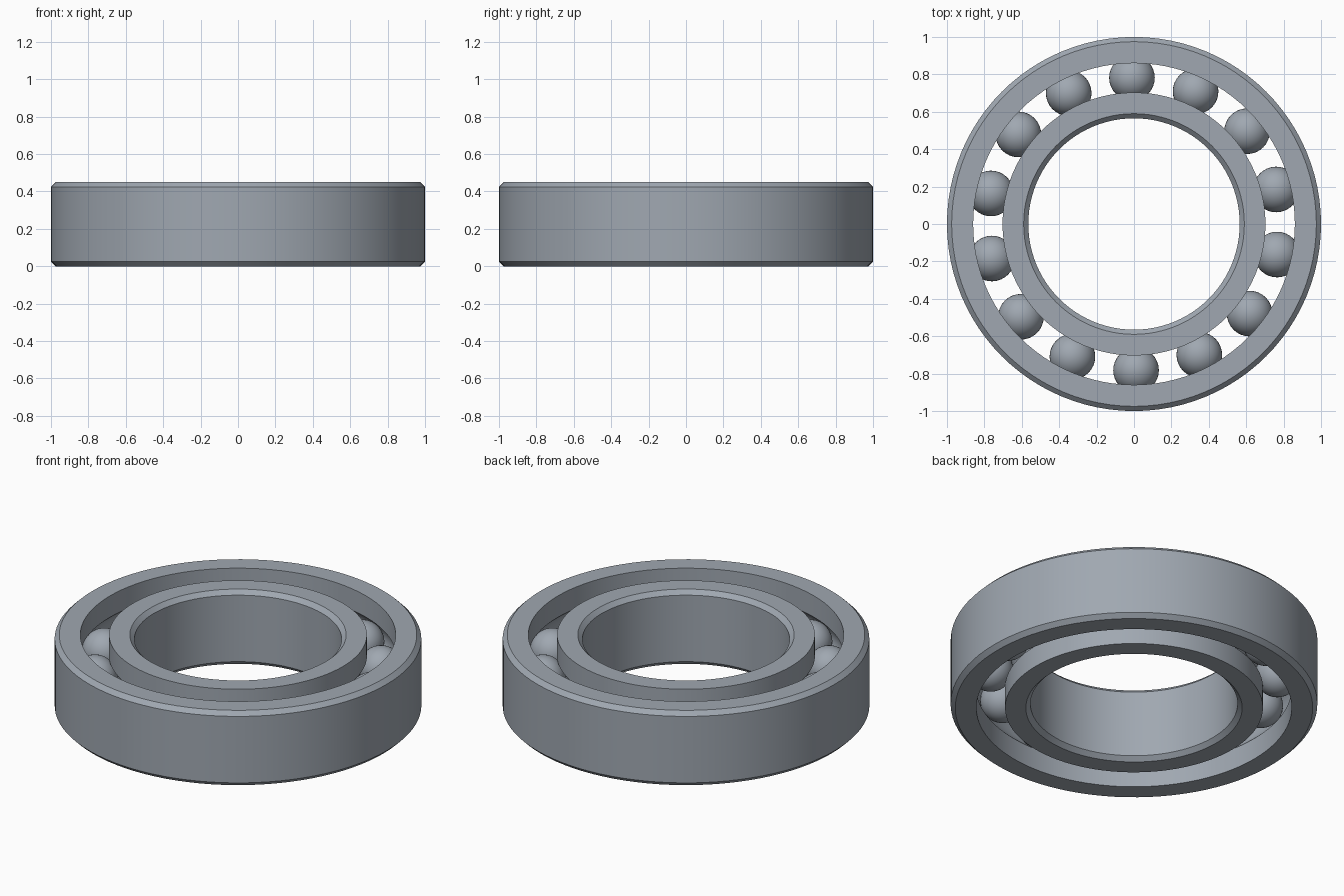
import bpy, bmesh
from math import sin, cos, pi, radians, acos
from mathutils import Matrix

cube = bpy.data.objects.get("Cube")
if cube:
    bpy.data.objects.remove(cube)

HEIGHT, MID = 0.45, 0.225
PITCH, BALL_R, GROOVE_R = 0.782, 0.122, 0.124
CHAMFER = 0.025
BALLS = 14

steel = bpy.data.materials.new("brushed steel")
steel.use_nodes = True
colour = (0.35, 0.39, 0.44, 1)
steel.diffuse_color = colour
steel.node_tree.nodes["Principled BSDF"].inputs["Base Color"].default_value = colour


def finish(bm, name):
    bmesh.ops.recalc_face_normals(bm, faces=bm.faces)
    mesh = bpy.data.meshes.new(name)
    bm.to_mesh(mesh)
    bm.free()
    mesh.materials.append(steel)
    obj = bpy.data.objects.new(name, mesh)
    bpy.context.collection.objects.link(obj)
    bpy.ops.object.select_all(action='DESELECT')
    obj.select_set(True)
    bpy.context.view_layer.objects.active = obj
    bpy.ops.object.shade_smooth_by_angle(angle=radians(25))
    return obj


def race(name, plain_r, track_r, steps=12, segments=96):
    """Chamfered ring with a round ball groove on its track side."""
    out = 1 if track_r > PITCH else -1
    half = acos(abs(track_r - PITCH) / GROOVE_R)
    face_r = plain_r - out * CHAMFER
    profile = [(track_r, 0), (face_r, 0), (plain_r, CHAMFER),
               (plain_r, HEIGHT - CHAMFER), (face_r, HEIGHT), (track_r, HEIGHT)]
    for i in range(steps + 1):
        a = half - 2 * half * i / steps
        profile.append((PITCH + out * GROOVE_R * cos(a), MID + GROOVE_R * sin(a)))
    bm = bmesh.new()
    rings = [[bm.verts.new((r * cos(t), r * sin(t), z)) for r, z in profile]
             for t in (2 * pi * s / segments for s in range(segments))]
    n = len(profile)
    for s in range(segments):
        a, b = rings[s], rings[(s + 1) % segments]
        for i in range(n):
            j = (i + 1) % n
            bm.faces.new((a[i], b[i], b[j], a[j]))
    return finish(bm, name)


# Outer and inner rings
race("outer_ring", 1.0, 0.86)
race("inner_ring", 0.565, 0.703)

# Balls spaced evenly in the groove
for k in range(BALLS):
    t = radians(90.8) + 2 * pi * k / BALLS
    bm = bmesh.new()
    bmesh.ops.create_uvsphere(
        bm, u_segments=32, v_segments=20, radius=BALL_R,
        matrix=Matrix.Translation((PITCH * cos(t), PITCH * sin(t), MID)))
    finish(bm, f"ball_{k + 1}")
